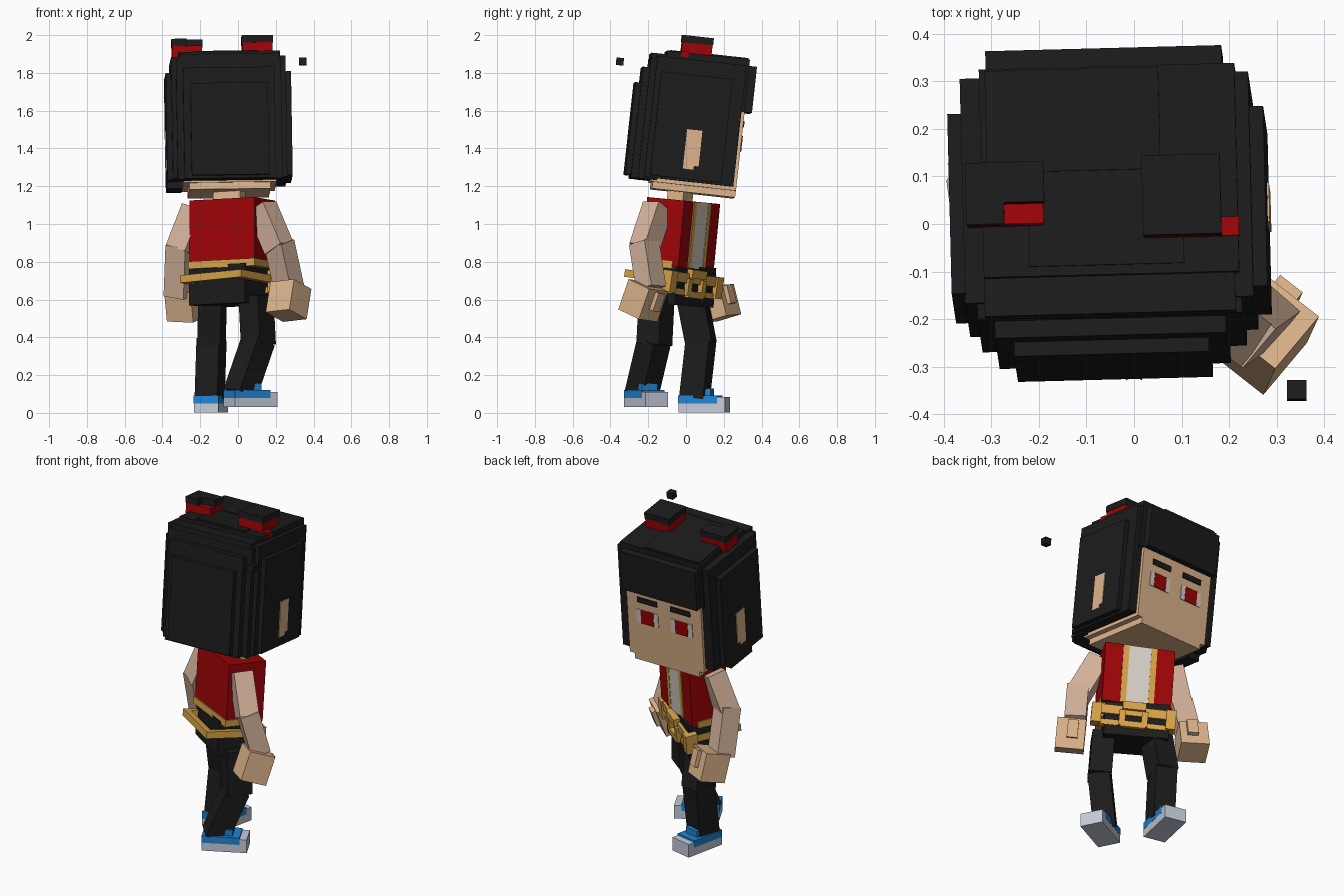
import bpy, bmesh, math
from mathutils import Matrix, Vector, Euler

if "Cube" in bpy.data.objects:
    bpy.data.objects.remove(bpy.data.objects["Cube"])


def material(name, rgb):
    m = bpy.data.materials.new(name)
    m.diffuse_color = (*rgb, 1)
    m.use_nodes = True
    m.node_tree.nodes["Principled BSDF"].inputs["Base Color"].default_value = m.diffuse_color
    return m


BLACK = material("soft black", (0.0115, 0.0115, 0.0115))
SKIN = material("warm skin", (0.73, 0.46, 0.26))
ARM = material("pale skin", (0.66, 0.45, 0.33))
RED = material("deep red", (0.34, 0.001, 0.002))
GOLD = material("gold", (0.68, 0.36, 0.065))
BLUE = material("shoe blue", (0.015, 0.23, 0.66))
SOLE = material("sole grey", (0.56, 0.60, 0.70))
CLOTH = material("off white", (0.68, 0.63, 0.57))


def frame(pos, rx=0, ry=0, rz=0):
    rot = Euler([math.radians(a) for a in (rx, ry, rz)], 'XYZ').to_matrix()
    return Matrix.Translation(pos) @ rot.to_4x4()


def lean(pos, tilt, yaw):
    """Frame turned by yaw, then tilted forward about the world x axis."""
    return frame(pos, tilt) @ frame((0, 0, 0), 0, 0, yaw)


def box(name, mat, m, x, y, z):
    """Box spanning the ranges x, y, z inside frame m."""
    size = Matrix.Diagonal((x[1] - x[0], y[1] - y[0], z[1] - z[0], 1))
    mid = Matrix.Translation((sum(x) / 2, sum(y) / 2, sum(z) / 2))
    bm = bmesh.new()
    bmesh.ops.create_cube(bm, size=1, matrix=m @ mid @ size)
    me = bpy.data.meshes.new(name)
    bm.to_mesh(me)
    bm.free()
    me.materials.append(mat)
    ob = bpy.data.objects.new(name, me)
    bpy.context.collection.objects.link(ob)
    return ob


def limb(name, mat, p, q, w, d, yaw):
    """Box-shaped limb segment running from p down to q."""
    p, q = Vector(p), Vector(q)
    up = (p - q).normalized()
    a = math.radians(yaw)
    side = Vector((math.cos(a), math.sin(a), 0))
    side = (side - up * side.dot(up)).normalized()
    rot = Matrix((side, up.cross(side), up)).transposed()
    m = Matrix.Translation(q) @ rot.to_4x4()
    box(name, mat, m, (-w / 2, w / 2), (-d / 2, d / 2), (0, (p - q).length))
    return m


def sym(h):
    return (-h, h)


def flip(s, a, b):
    return tuple(sorted((s * a, s * b)))


# Head: skin block with stepped chin
H = frame((-0.052, 0.025, 1.55), -6.3, -0.8, 1.5)
box("face", SKIN, H, sym(0.247), (-0.18, 0.273), (-0.35, 0.1))
box("chin", SKIN, H, sym(0.215), (-0.17, 0.273), (-0.385, -0.35))

# Hair: crown, fringe, and layers stepping outwards at the back
box("hair_crown", BLACK, H, (-0.262, 0.275), (-0.17, 0.27), (0.07, 0.348))
box("hair_crown_back", BLACK, H, (-0.262, 0.265), (-0.25, -0.17), (0.07, 0.328))
box("hair_fringe", BLACK, H, sym(0.248), (0.26, 0.312), (0.07, 0.315))
box("hair_top_plate", BLACK, H, (-0.165, 0.16), (-0.15, 0.06), (0.34, 0.354))
box("hair_top_step", BLACK, H, (-0.25, 0.115), (0.05, 0.265), (0.34, 0.358))
for i, (hx, y0, z0, z1) in enumerate([(0.278, -0.252, -0.34, 0.30),
                                      (0.243, -0.288, -0.34, 0.25),
                                      (0.205, -0.318, -0.325, 0.165)]):
    box(f"hair_back_{i}", BLACK, H, sym(hx), (y0, -0.15), (z0, z1))

# Side hair, ears, eyes and brows, mirrored across the head
for side, s in (("left", -1), ("right", 1)):
    low = -0.335 if s < 0 else -0.318
    box(f"hair_side_{side}", BLACK, H, flip(s, 0.235, 0.303), (-0.22, 0.255), (-0.33, 0.315))
    box(f"hair_side_outer_{side}", BLACK, H, flip(s, 0.28, 0.332), (-0.19, 0.19), (low, 0.235))
    box(f"ear_{side}", SKIN, H, flip(s, 0.30, 0.336), (-0.022, 0.06), (-0.245, -0.055))
    box(f"ear_lobe_{side}", SKIN, H, flip(s, 0.30, 0.336), (-0.022, 0.035), (-0.265, -0.24))
    box(f"eye_white_{side}", CLOTH, H, flip(s, 0.042, 0.185), (0.272, 0.277), (-0.14, -0.055))
    box(f"iris_{side}", RED, H, flip(s, 0.072, 0.155), (0.275, 0.280), (-0.14, -0.055))
    box(f"brow_{side}", BLACK, H, flip(s, 0.045, 0.175), (0.272, 0.280), (-0.008, 0.024))
box("hair_lock", BLACK, H, (-0.332, -0.25), (-0.08, 0.13), (-0.37, -0.33))

# Hair buns with red ties
for side, x0, y0, dy, zc in (("left", -0.295, -0.066, 0.13, 0.392),
                             ("right", 0.076, -0.099, 0.168, 0.402)):
    x, y = (x0, x0 + 0.165), (y0, y0 + dy)
    box(f"bun_tie_{side}", RED, H, (x0 + 0.003, x0 + 0.162), (y0 + 0.003, y[1] - 0.003), (0.33, zc))
    # the left cap has a notch that shows the tie
    cut = 0.045 if side == "left" else 0
    box(f"bun_cap_{side}", BLACK, H, x, (y[0] + cut, y[1]), (zc, zc + 0.038))
    if cut:
        box("bun_cap_corner", BLACK, H, (x0, x0 + 0.08), (y[0], y[0] + cut), (zc, zc + 0.038))
box("tie_knot_right", RED, H, (0.2, 0.277), (-0.095, -0.055), (0.325, 0.356))

# Small loose cube beside the head
box("loose_cube", BLACK, frame((0.342, -0.35, 1.86), -6), sym(0.02), sym(0.02), sym(0.02))

# Neck and torso, turned to the side
box("neck", SKIN, frame((-0.045, -0.03, 1.17), -4, 0, -20), sym(0.075), sym(0.045), (-0.08, 0.09))
T = lean((-0.03, -0.029, 0.95), -5.5, -29)
box("vest", RED, T, sym(0.196), sym(0.113), (-0.18, 0.175))
box("shirt_front", CLOTH, T, sym(0.064), (0.109, 0.117), (-0.179, 0.173))
for s in (-1, 1):
    box("vest_trim", GOLD, T, flip(s, 0.062, 0.095), (0.109, 0.119), (-0.179, 0.174))
box("waist_band", GOLD, T, sym(0.202), (-0.121, 0.08), (-0.19, -0.15))

# Hips and tilted belt ring with a blocky buckle
P = lean((-0.045, -0.045, 0.66), -4, -35)
box("hips", BLACK, P, sym(0.18), sym(0.115), (-0.09, 0.12))
B = lean((-0.055, -0.085, 0.705), -8, -36)
box("belt_back", GOLD, B, sym(0.2), (-0.155, -0.12), (-0.018, 0.022))
box("belt_front", GOLD, B, sym(0.228), (0.13, 0.17), (-0.005, 0.048))
box("buckle_top", GOLD, B, sym(0.065), (0.13, 0.19), (0.025, 0.07))
box("buckle_bottom", GOLD, B, sym(0.07), (0.13, 0.185), (-0.08, -0.045))
for s in (-1, 1):
    box("belt_side", GOLD, B, flip(s, 0.165, 0.2), (-0.15, 0.15), (-0.018, 0.022))
    box("belt_end", GOLD, B, flip(s, 0.18, 0.235), (0.11, 0.18), (-0.065, 0.05))
    box("buckle_post", GOLD, B, flip(s, 0.045, 0.08), (0.13, 0.185), (-0.07, 0.02))
    box("belt_lower_bar", GOLD, B, flip(s, 0.07, 0.19), (0.12, 0.165), (-0.07, -0.04))

# Arms and hands
arms = {
    "right": ((0.125, -0.15, 1.09), (0.218, -0.222, 0.87), (0.27, -0.185, 0.66),
              (0.28, -0.2, 0.675), (0.255, -0.255, 0.515), -40),
    "left": ((-0.22, 0.055, 1.08), (-0.305, 0.035, 0.86), (-0.315, 0.11, 0.62),
             (-0.285, 0.15, 0.66), (-0.27, 0.19, 0.50), -30),
}
for side, (sh, el, wr, h0, h1, yaw) in arms.items():
    limb(f"upper_arm_{side}", ARM, sh, el, 0.125, 0.11, yaw)
    limb(f"forearm_{side}", ARM, Vector(el) + Vector((0, 0, 0.03)), wr, 0.12, 0.11, yaw)
    m = limb(f"hand_{side}", SKIN, h0, h1, 0.16, 0.152, yaw)
    s = 1 if side == "left" else -1
    box(f"thumb_{side}", SKIN, m, flip(s, -0.02, 0.04), (0.065, 0.10), (0.06, 0.16))

# Legs
legs = {
    "right": ((0.095, -0.155, 0.62), (0.108, -0.168, 0.36), (0.01, -0.235, 0.1), -35, -45),
    "left": ((-0.135, 0.03, 0.62), (-0.14, 0.08, 0.365), (-0.15, 0.045, 0.08), -12, -18),
}
for side, (hip, knee, ankle, yaw, yaw2) in legs.items():
    limb(f"thigh_{side}", BLACK, hip, knee, 0.125, 0.145, yaw)
    limb(f"shin_{side}", BLACK, Vector(knee) + Vector((0, 0, 0.025)), ankle, 0.125, 0.132, yaw2)

# Shoes: sole, toe cap, upper and tongue
for side, pos, yaw in (("right", (0.065, -0.212, 0.03), -63), ("left", (-0.143, 0.095, 0.003), -12)):
    F = frame(pos, 0, 0, yaw)
    box(f"sole_{side}", SOLE, F, sym(0.066), sym(0.125), (0, 0.05))
    box(f"toe_cap_{side}", SOLE, F, sym(0.066), (0.085, 0.127), (0.0, 0.08))
    box(f"shoe_upper_{side}", BLUE, F, sym(0.067), (-0.126, 0.086), (0.048, 0.09))
    box(f"shoe_tongue_{side}", BLUE, F, sym(0.045), (-0.04, 0.045), (0.08, 0.125))
